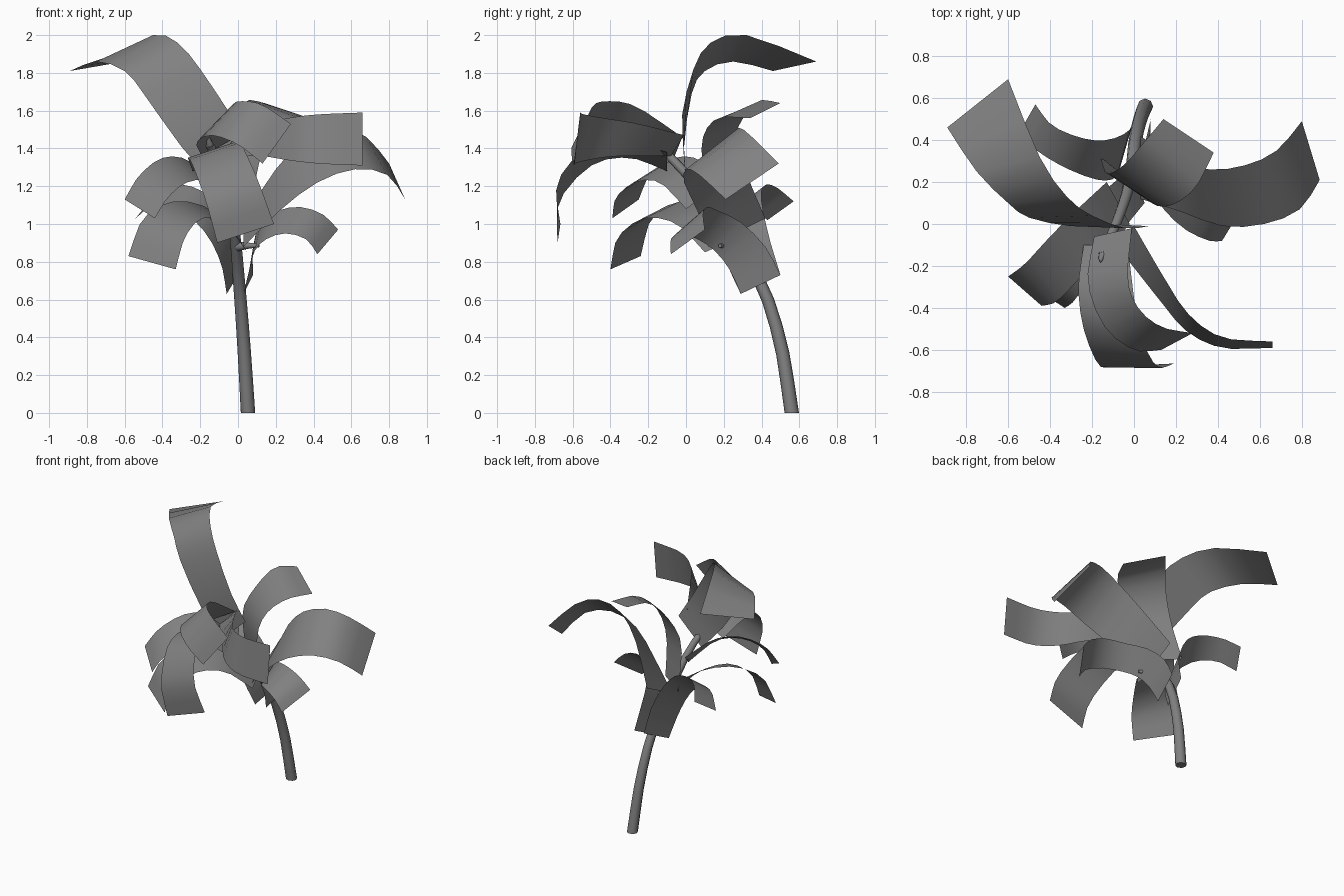
import bpy, bmesh
from mathutils import Vector

# Dark grey for the whole plant
GREY = bpy.data.materials.new("dark_grey")
GREY.diffuse_color = (.22, .22, .22, 1)


def spline(pts, t):
    # Catmull-Rom point at t in 0..1 through all points
    p = [Vector(q) for q in pts]
    p = [p[0] * 2 - p[1]] + p + [p[-1] * 2 - p[-2]]
    n = len(pts) - 1
    i = min(int(t * n), n - 1)
    u = t * n - i
    a, b, c, d = p[i:i + 4]
    return 0.5 * (2 * b + (c - a) * u + (2 * a - 5 * b + 4 * c - d) * u ** 2
                  + (3 * b - a - 3 * c + d) * u ** 3)


def finish(name, bm):
    me = bpy.data.meshes.new(name)
    bm.to_mesh(me)
    bm.free()
    me.materials.append(GREY)
    ob = bpy.data.objects.new(name, me)
    bpy.context.collection.objects.link(ob)
    bpy.ops.object.select_all(action='DESELECT')
    ob.select_set(True)
    bpy.context.view_layer.objects.active = ob
    bpy.ops.object.shade_smooth_by_angle(angle=1.0)


def leaf(name, left, right, segs=10):
    # ribbon stretched between two edge rails, base first
    bm = bmesh.new()
    rows = []
    for k in range(segs + 1):
        a, b = spline(left, k / segs), spline(right, k / segs)
        rows.append([bm.verts.new(a), bm.verts.new(b)])
    for r, s in zip(rows, rows[1:]):
        bm.faces.new((r[0], r[1], s[1], s[0]))
    finish(name, bm)


def tube(name, path, radii, segs=12, sides=8):
    # round tapered stalk along a path
    bm = bmesh.new()
    rings = []
    for k in range(segs + 1):
        t = k / segs
        d = (spline(path, min(t + .01, 1)) - spline(path, max(t - .01, 0))).normalized()
        if k == 0 and path[0][2] == 0:
            d = Vector((0, 0, 1))
        m = Vector((0, 0, 1)).rotation_difference(d).to_matrix().to_4x4()
        m.translation = spline(path, t)
        r = radii[0] + (radii[1] - radii[0]) * t
        rings.append(bmesh.ops.create_circle(bm, segments=sides, radius=r, matrix=m)['verts'])
    for a, b in zip(rings, rings[1:]):
        for i in range(sides):
            j = (i + 1) % sides
            bm.faces.new((a[i], a[j], b[j], b[i]))
    bm.faces.new(rings[0][::-1])
    bm.faces.new(rings[-1])
    bmesh.ops.recalc_face_normals(bm, faces=bm.faces)
    finish(name, bm)


# Main stalk
tube("stem", [(.053, .56, 0), (.03, .50, .37), (.005, .39, .7), (-.02, .2, .97),
              (-.07, .04, 1.22), (-.15, -.15, 1.42)], (.038, .022))
# Small buds
tube("lower_bud", [(0, .25, .88), (.05, .21, .885), (.11, .18, .885)], (.025, .01), 4)
tube("top_bud", [(-.14, -.13, 1.4), (-.155, -.16, 1.44), (-.16, -.18, 1.48)], (.025, .004), 4)

# Upper leaves
leaf("tall_back_leaf",
     [(-.13, 0, 1.22), (-.3, -.01, 1.41), (-.5, .03, 1.69), (-.6, .1, 1.81), (-.75, .25, 1.86), (-.89, .46, 1.81)],
     [(.07, -.01, 1.40), (-.04, -.02, 1.58), (-.2, .04, 1.82), (-.32, .13, 1.96), (-.45, .32, 2.0), (-.6, .69, 1.86)])
leaf("front_right_leaf",
     [(-.1, -.08, 1.36), (.12, -.36, 1.36), (.25, -.51, 1.34), (.42, -.59, 1.32), (.66, -.59, 1.31)],
     [(0, -.01, 1.47), (.14, -.25, 1.53), (.26, -.43, 1.56), (.42, -.54, 1.58), (.66, -.56, 1.59)])
leaf("front_drooping_leaf",
     [(-.24, -.1, 1.28), (-.265, -.3, 1.35), (-.24, -.5, 1.31), (-.17, -.67, 1.12), (-.11, -.68, .9)],
     [(-.03, -.1, 1.38), (.0, -.35, 1.44), (.03, -.53, 1.40), (.11, -.68, 1.22), (.19, -.665, 1.0)])
leaf("front_curled_leaf",
     [(-.19, -.06, 1.36), (-.22, -.28, 1.43), (-.14, -.49, 1.47), (0, -.6, 1.42), (.13, -.6, 1.32)],
     [(-.01, -.02, 1.46), (-.03, -.26, 1.62), (.02, -.4, 1.65), (.13, -.49, 1.63), (.28, -.52, 1.53)])

# Middle leaves
leaf("right_leaf",
     [(.03, .12, .88), (.22, .06, 1.07), (.42, -.01, 1.22), (.62, 0, 1.29), (.79, .07, 1.26), (.885, .21, 1.13)],
     [(.03, .42, 1.03), (.2, .31, 1.29), (.36, .26, 1.45), (.53, .28, 1.51), (.68, .35, 1.46), (.8, .49, 1.32)])
leaf("back_right_leaf",
     [(-.16, .32, 1.02), (-.13, .24, 1.33), (-.05, .28, 1.52), (.04, .38, 1.65), (.14, .5, 1.64)],
     [(.08, .13, 1.0), (.1, .09, 1.28), (.18, .09, 1.46), (.29, .17, 1.56), (.38, .34, 1.56)])
leaf("left_leaf",
     [(-.13, .2, 1.22), (-.27, .07, 1.34), (-.4, -.06, 1.35), (-.52, -.19, 1.26), (-.6, -.25, 1.13)],
     [(-.02, 0, 1.08), (-.15, -.14, 1.22), (-.27, -.27, 1.22), (-.37, -.37, 1.14), (-.44, -.39, 1.03)])

# Lower leaves
leaf("lower_left_leaf",
     [(0, .28, .93), (-.15, .15, 1.08), (-.34, -.03, 1.12), (-.5, -.18, 1.03), (-.58, -.24, .83)],
     [(.05, .1, .85), (-.07, -.05, 1.0), (-.19, -.22, 1.03), (-.28, -.36, .93), (-.33, -.4, .76)])
leaf("back_left_leaf",
     [(0, .5, .73), (-.03, .44, .93), (-.13, .40, 1.12), (-.25, .41, 1.2), (-.39, .47, 1.2), (-.47, .57, 1.12)],
     [(-.06, .29, .63), (-.09, .22, .79), (-.17, .21, .95), (-.31, .26, 1.08), (-.45, .34, 1.1), (-.55, .43, 1.02)], 12)
leaf("lower_right_leaf",
     [(.08, .5, .73), (.08, .42, .88), (.12, .29, 1.01), (.21, .17, 1.07), (.33, .11, 1.09), (.45, .09, 1.05), (.53, .1, .97)],
     [(.03, .29, .63), (.06, .23, .76), (.09, .15, .86), (.15, .06, .92), (.25, -.03, .95), (.36, -.08, .92), (.42, -.08, .84)], 12)
